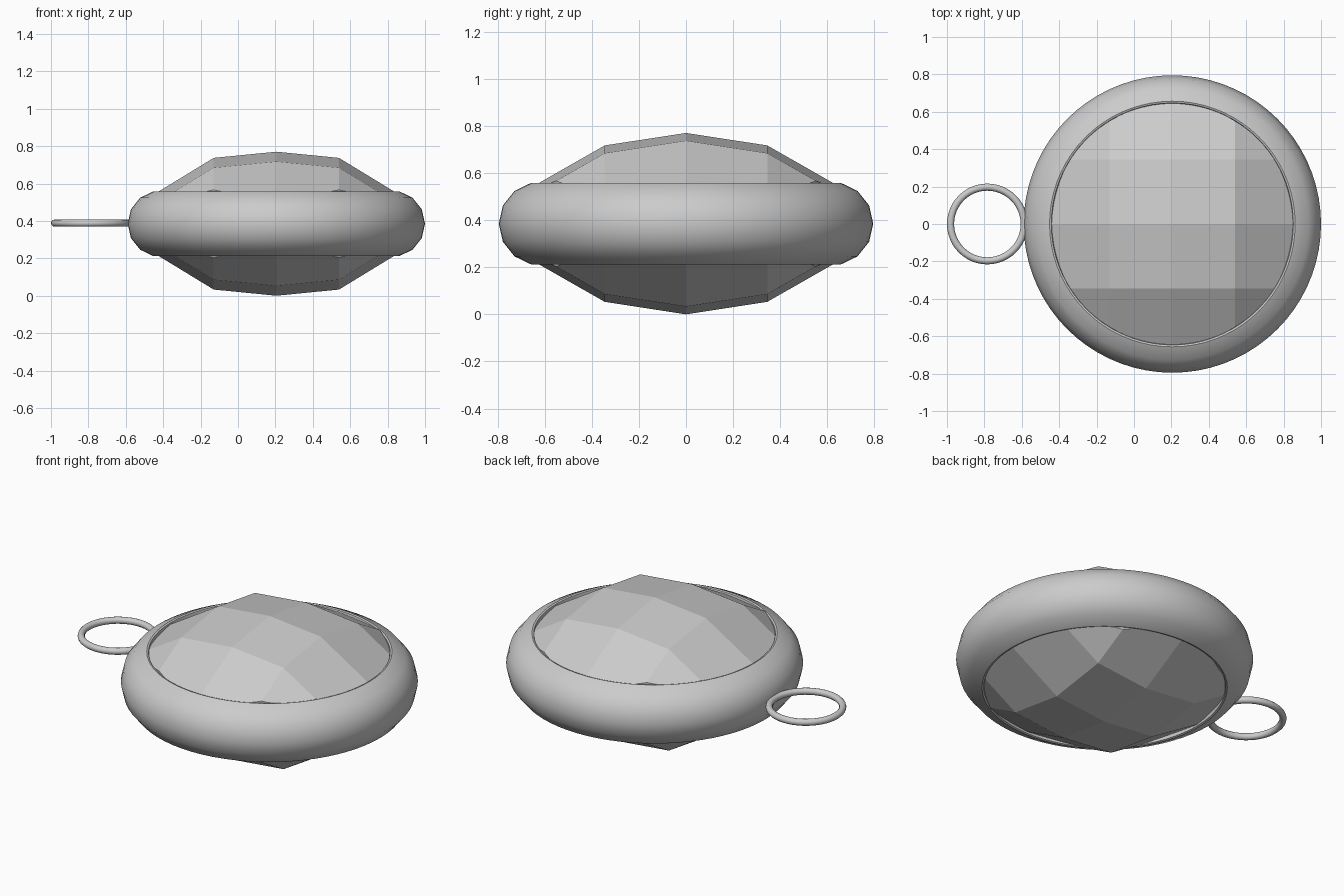
import bpy, bmesh, math
from mathutils import Vector

if "Cube" in bpy.data.objects:
    bpy.data.objects.remove(bpy.data.objects["Cube"])

CX, CZ = 0.205, 0.385          # centre of the pendant body


def finish(bm, name, location, smooth):
    bmesh.ops.recalc_face_normals(bm, faces=bm.faces[:])
    mesh = bpy.data.meshes.new(name)
    bm.to_mesh(mesh)
    bm.free()
    obj = bpy.data.objects.new(name, mesh)
    bpy.context.collection.objects.link(obj)
    obj.location = location
    if smooth:
        bpy.ops.object.select_all(action='DESELECT')
        obj.select_set(True)
        bpy.context.view_layer.objects.active = obj
        bpy.ops.object.shade_smooth_by_angle(angle=math.radians(40))
    return obj


def lathe(name, profile, segments, location):
    # Spin a closed (radius, height) profile around z
    bm = bmesh.new()
    rings = []
    for i in range(segments):
        a = 2 * math.pi * i / segments
        rings.append([bm.verts.new((r * math.cos(a), r * math.sin(a), z)) for r, z in profile])
    n = len(profile)
    for i in range(segments):
        p, q = rings[i], rings[(i + 1) % segments]
        for j in range(n):
            k = (j + 1) % n
            bm.faces.new((p[j], q[j], q[k], p[k]))
    return finish(bm, name, location, True)


# Rounded bezel: outer part of a 14-sided tube with a straight inner wall
step = 2 * math.pi / 14
bezel = [(0.617 + 0.178 * math.cos(i * step), 0.178 * math.sin(i * step)) for i in range(-3, 4)]
bezel += [(0.647, 0.17), (0.643, 0.15), (0.643, -0.15), (0.647, -0.17)]
lathe("bezel", bezel, 72, (CX, 0, CZ))

# Hanging loop
loop = [(0.197 + 0.019 * math.cos(i * math.pi / 6), 0.019 * math.sin(i * math.pi / 6))
        for i in range(12)]
lathe("hanging_loop", loop, 48, (-0.784, 0, 0.388))

# Faceted stone: a disc cut along a grid, each cell tilted as a flat facet
GX, GY = 0.335, 0.345


def height(x, y):
    x, y = abs(x), abs(y)
    drop_x = 0.033 * min(x, GX) / GX + 0.61 * max(0, x - GX)
    drop_y = 0.053 * min(y, GY) / GY + 0.57 * max(0, y - GY)
    return 0.385 - drop_x - drop_y


bm = bmesh.new()
bmesh.ops.create_circle(bm, cap_ends=True, segments=96, radius=0.645)
for axis, g in ((Vector((1, 0, 0)), GX), (Vector((0, 1, 0)), GY)):
    for d in (-g, 0, g):
        bmesh.ops.bisect_plane(bm, geom=bm.verts[:] + bm.edges[:] + bm.faces[:],
                               dist=1e-5, plane_co=axis * d, plane_no=axis)
for v in bm.verts:
    v.co.z = height(v.co.x, v.co.y)
# mirror to the back and close the girdle
dup = bmesh.ops.duplicate(bm, geom=bm.verts[:] + bm.edges[:] + bm.faces[:])
for v in dup["geom"]:
    if isinstance(v, bmesh.types.BMVert):
        v.co.z *= -1
bmesh.ops.bridge_loops(bm, edges=[e for e in bm.edges if e.is_boundary])
finish(bm, "faceted_stone", (CX, 0, CZ), False)
